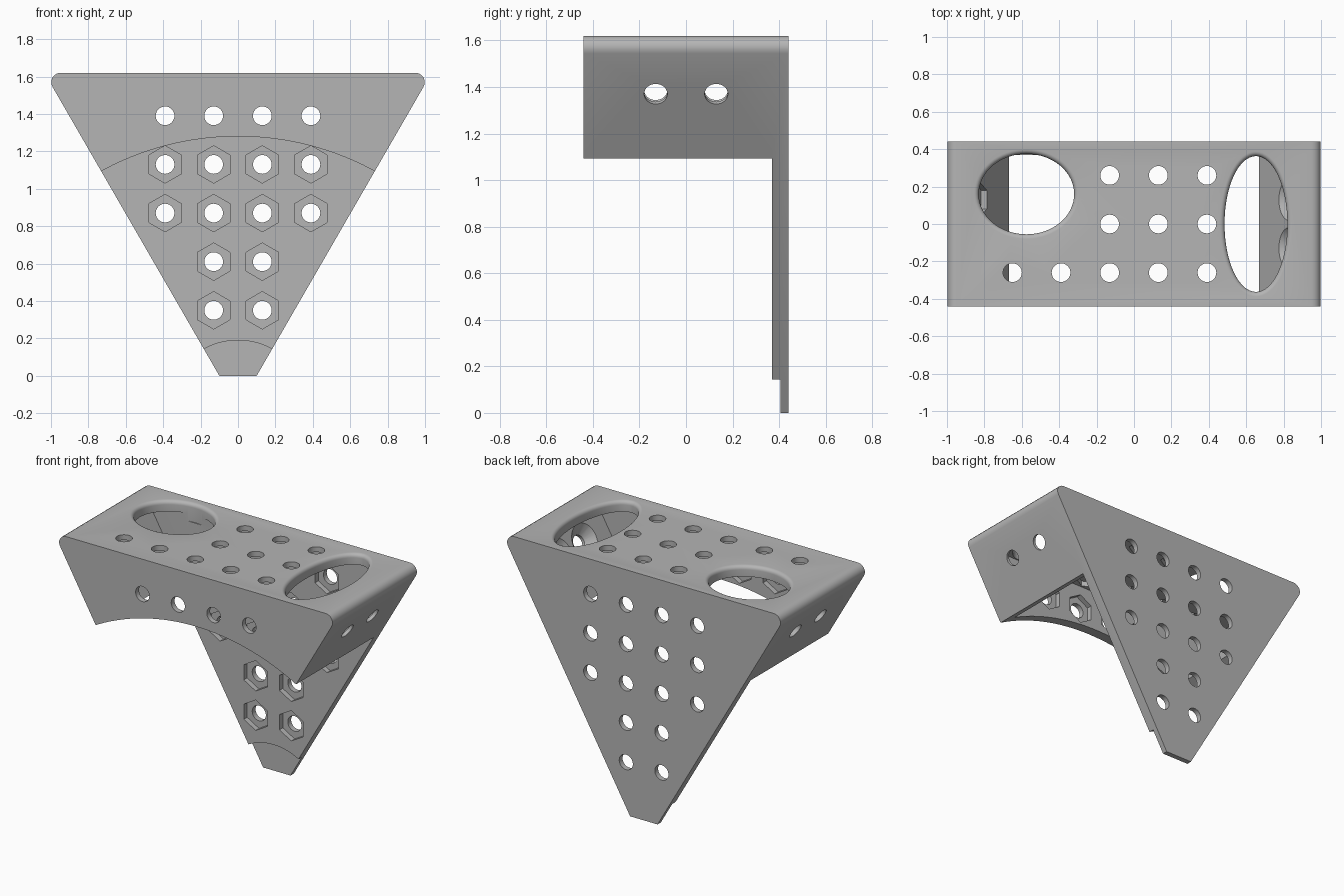
import bpy, bmesh
from math import sin, cos, pi, sqrt, radians
from mathutils import Vector, Matrix

cube = bpy.data.objects.get("Cube")
if cube:
    bpy.data.objects.remove(cube, do_unlink=True)

# Main dimensions
H, HALF_D, WALL = 1.62, 0.44, 0.07
SLOPE = 1 / sqrt(3)
ARC_R, ARC_Z = 1.53, -0.25
FRONT, BACK = -HALF_D, HALF_D
FRONT_IN, BACK_IN = FRONT + WALL, BACK - WALL

grey = bpy.data.materials.new("plain grey")
grey.use_nodes = True
grey.diffuse_color = (0.46, 0.46, 0.46, 1)
grey.node_tree.nodes["Principled BSDF"].inputs["Base Color"].default_value = grey.diffuse_color


def make_object(name, bm):
    bmesh.ops.recalc_face_normals(bm, faces=bm.faces)
    mesh = bpy.data.meshes.new(name)
    bm.to_mesh(mesh)
    bm.free()
    mesh.materials.append(grey)
    ob = bpy.data.objects.new(name, mesh)
    bpy.context.collection.objects.link(ob)
    return ob


def side_x(z, inset=0.0):
    return 0.1 + SLOPE * z - inset / cos(radians(30))


def arc_z(x):
    return ARC_Z + sqrt(ARC_R ** 2 - x * x)


def arc_tip(inset):
    z = 1.1
    for _ in range(40):
        z = arc_z(side_x(z, inset))
    return side_x(z, inset), z


def mirrored(points):
    return [(-x, z) for x, z in reversed(points)]


# Outline points, in the x-z plane
r = 0.05
cx, cz = side_x(H) - r * sqrt(3), H - r
corner = [(cx + r * cos(radians(a)), cz + r * sin(radians(a))) for a in range(90, -31, -20)]
top_line = mirrored(corner) + corner
tip_out, tip_in = arc_tip(0), arc_tip(WALL)
N = 28
xs = [tip_in[0] * (1 - 2 * i / N) for i in range(N + 1)]
arch = [(x, arc_z(x)) for x in xs]
inner_top = (side_x(H - WALL, WALL), H - WALL)
foot = (side_x(0), 0.0)

# Bracket shell: tapered back plate with a hollow, arched hood in front
bm = bmesh.new()


def row(points, y):
    return [bm.verts.new((x, y, z)) for x, z in points]


def both(p):
    return [p, (-p[0], p[1])]


top_f, top_b = row(top_line, FRONT), row(top_line, BACK)
tip_f, tip_b = row(both(tip_out), FRONT), row(both(tip_out), BACK_IN)
foot_f, foot_b = row(both(foot), BACK_IN), row(both(foot), BACK)
arch_f, arch_i = row(arch, FRONT), row(arch, FRONT_IN)
in_f, in_b = row(both(inner_top), FRONT_IN), row(both(inner_top), BACK_IN)
end_b = row(both(tip_in), BACK_IN)
face = bm.faces.new
face(top_f + [tip_f[0]] + arch_f + [tip_f[1]])
face(top_b + foot_b)
for i in range(len(top_f) - 1):
    face((top_f[i], top_f[i + 1], top_b[i + 1], top_b[i]))
for i in range(N):
    face((arch_f[i], arch_f[i + 1], arch_i[i + 1], arch_i[i]))
face(arch_i + [in_f[1], in_f[0]])
face((in_f[0], in_f[1], in_b[1], in_b[0]))
face((foot_f[0], foot_f[1], foot_b[1], foot_b[0]))
face((in_b[1], in_b[0], end_b[0], tip_b[0], foot_f[0], foot_f[1], tip_b[1], end_b[1]))
for s, e in ((0, -1), (1, 0)):
    face((top_f[e], tip_f[s], tip_b[s], foot_f[s], foot_b[s], top_b[e]))
    face((tip_f[s], arch_f[e + 1 if s == 0 else -1], arch_i[e + 1 if s == 0 else -1], end_b[s], tip_b[s]))
    face((in_f[s], in_b[s], end_b[s], arch_i[e + 1 if s == 0 else -1]))
bmesh.ops.recalc_face_normals(bm, faces=bm.faces)

# Round the whole front outline and the top back edge
soft = []
for e in bm.edges:
    a, b = (v.co for v in e.verts)
    front_edge = a.y == b.y == FRONT
    back_edge = a.y == b.y == BACK and min(a.z, b.z) > 1.5
    if front_edge or back_edge:
        soft.append(e)
bmesh.ops.bevel(bm, geom=soft, offset=0.043, segments=5, profile=0.5,
                affect='EDGES', clamp_overlap=False)
bracket = make_object("bracket", bm)


# Cutters
def tapered(bm, centre, axis, up, sides, r1, r2, start, end):
    axis, up = Vector(axis).normalized(), Vector(up)
    side = up.cross(axis)
    m = Matrix((side, up, axis)).transposed().to_4x4()
    m.translation = Vector(centre) + axis * (start + end) / 2
    bmesh.ops.create_cone(bm, cap_ends=True, segments=sides, radius1=r1, radius2=r2,
                          depth=end - start, matrix=m)


def ellipse_cutter(bm, x, y, rx, ry, fillet=0.025):
    steps = [(0, H - 0.12)]
    for i in range(6):
        a = i / 5 * pi / 2
        steps.append((fillet * (1 - cos(a)), H - fillet + fillet * sin(a)))
    steps.append((fillet, H + 0.05))
    rings = [[bm.verts.new((x + (rx + g) * cos(t * pi / 32), y + (ry + g) * sin(t * pi / 32), z))
              for t in range(64)] for g, z in steps]
    for lo, hi in zip(rings, rings[1:]):
        for t in range(64):
            n = (t + 1) % 64
            bm.faces.new((lo[t], lo[n], hi[n], hi[t]))
    bm.faces.new(rings[0])
    bm.faces.new(rings[-1])


P = 0.26
X, Y, Z = (1, 0, 0), (0, 1, 0), (0, 0, 1)
spots = []   # outer point, outward axis, hexagon corner direction, nut pocket
for i in range(4):
    x = (i - 1.5) * P
    spots.append(((x, FRONT, 1.39), (0, -1, 0), Z, True))
    for k in range(5 if i in (1, 2) else 3):
        spots.append(((x, BACK, 1.39 - k * P), Y, Z, True))
for j in (-1, 0, 1):
    for i in range(-2 if j < 0 else 0, 3):
        spots.append((((i - 0.5) * P, j * P, H), Z, Y, True))
for s in (-1, 1):
    for y in (-P / 2, P / 2):
        spots.append(((s * side_x(1.37), y, 1.37), (s * cos(pi / 6), 0, -0.5), Y, s < 0))

holes, pockets = bmesh.new(), bmesh.new()
for centre, axis, up, nut in spots:
    tapered(holes, centre, axis, up, 32, 0.05, 0.05, -0.11, 0.04)
    if nut:
        tapered(pockets, centre, axis, up, 6, 0.1, 0.1, -0.1, -0.035)
    else:
        tapered(pockets, centre, axis, up, 32, 0.13, 0.05, -0.085, -0.02)
ellipse_cutter(holes, -0.575, 0.16, 0.255, 0.215)
ellipse_cutter(holes, 0.652, 0.0, 0.168, 0.363)
# Thinned foot below a shallow arc
tapered(pockets, (0, 0, -0.19), Y, Z, 96, 0.38, 0.38, 0.2, 0.405)

for name, cutter_bm in (("hole_cutter", holes), ("pocket_cutter", pockets)):
    cutter = make_object(name, cutter_bm)
    mod = bracket.modifiers.new(name, 'BOOLEAN')
    mod.operation, mod.solver, mod.object = 'DIFFERENCE', 'EXACT', cutter
    bpy.ops.object.select_all(action='DESELECT')
    bpy.context.view_layer.objects.active = bracket
    bracket.select_set(True)
    bpy.ops.object.modifier_apply(modifier=name)
    bpy.data.objects.remove(cutter, do_unlink=True)

bpy.ops.object.shade_smooth_by_angle(angle=radians(30))
